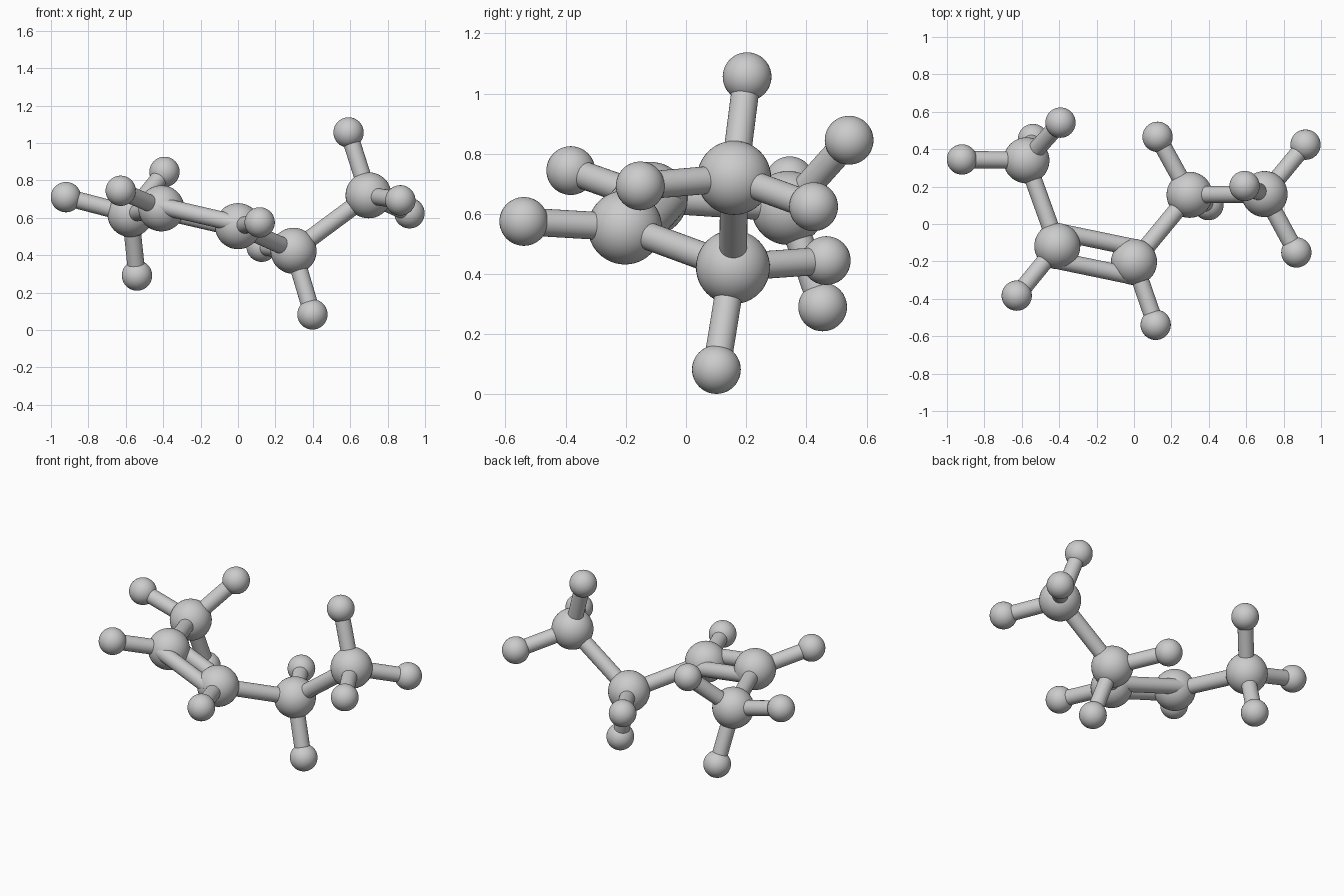
import bpy
from mathutils import Vector

if "Cube" in bpy.data.objects:
    bpy.data.objects.remove(bpy.data.objects["Cube"])

BIG, SMALL, ROD, GAP = 0.123, 0.081, 0.046, 0.077

# Chain of large balls, left to right
big = [Vector(p) for p in [(-.575, .34, .62), (-.41, -.118, .65), (0, -.203, .555),
                           (.297, .156, .423), (.698, .16, .72)]]

# Small balls: (index of large ball they hang on, position)
small = [
    (0, (-.92, .345, .71)), (0, (-.393, .542, .845)), (0, (-.54, .454, .291)),
    (1, (-.627, -.383, .744)), (2, (.116, -.539, .575)),
    (3, (.126, .466, .445)), (3, (.398, .101, .083)),
    (4, (.591, .203, 1.056)), (4, (.917, .424, .624)), (4, (.868, -.152, .693)),
]


def ball(name, pos, radius):
    bpy.ops.mesh.primitive_uv_sphere_add(segments=40, ring_count=24, radius=radius, location=pos)
    ob = bpy.context.object
    ob.name = name
    bpy.ops.object.shade_smooth()


def rod(name, a, b):
    d = b - a
    bpy.ops.mesh.primitive_cylinder_add(vertices=32, radius=ROD, depth=d.length, location=(a + b) / 2,
                                        rotation=d.to_track_quat('Z', 'Y').to_euler())
    ob = bpy.context.object
    ob.name = name
    bpy.ops.object.shade_smooth_by_angle()


# Large atoms
for i, p in enumerate(big):
    ball(f"large_atom_{i + 1}", p, BIG)

# Small atoms with their bonds
for i, (host, p) in enumerate(small):
    ball(f"small_atom_{i + 1}", p, SMALL)
    rod(f"small_bond_{i + 1}", big[host], Vector(p))

# Single chain bonds
for i in (0, 2, 3):
    rod(f"chain_bond_{i + 1}", big[i], big[i + 1])

# Double bond, spread within the plane of its neighbours
along = big[2] - big[1]
normal = along.cross(big[0] - big[1])
side = normal.cross(along).normalized() * GAP
for s, label in ((1, "back"), (-1, "front")):
    rod(f"double_bond_{label}", big[1] + side * s, big[2] + side * s)
